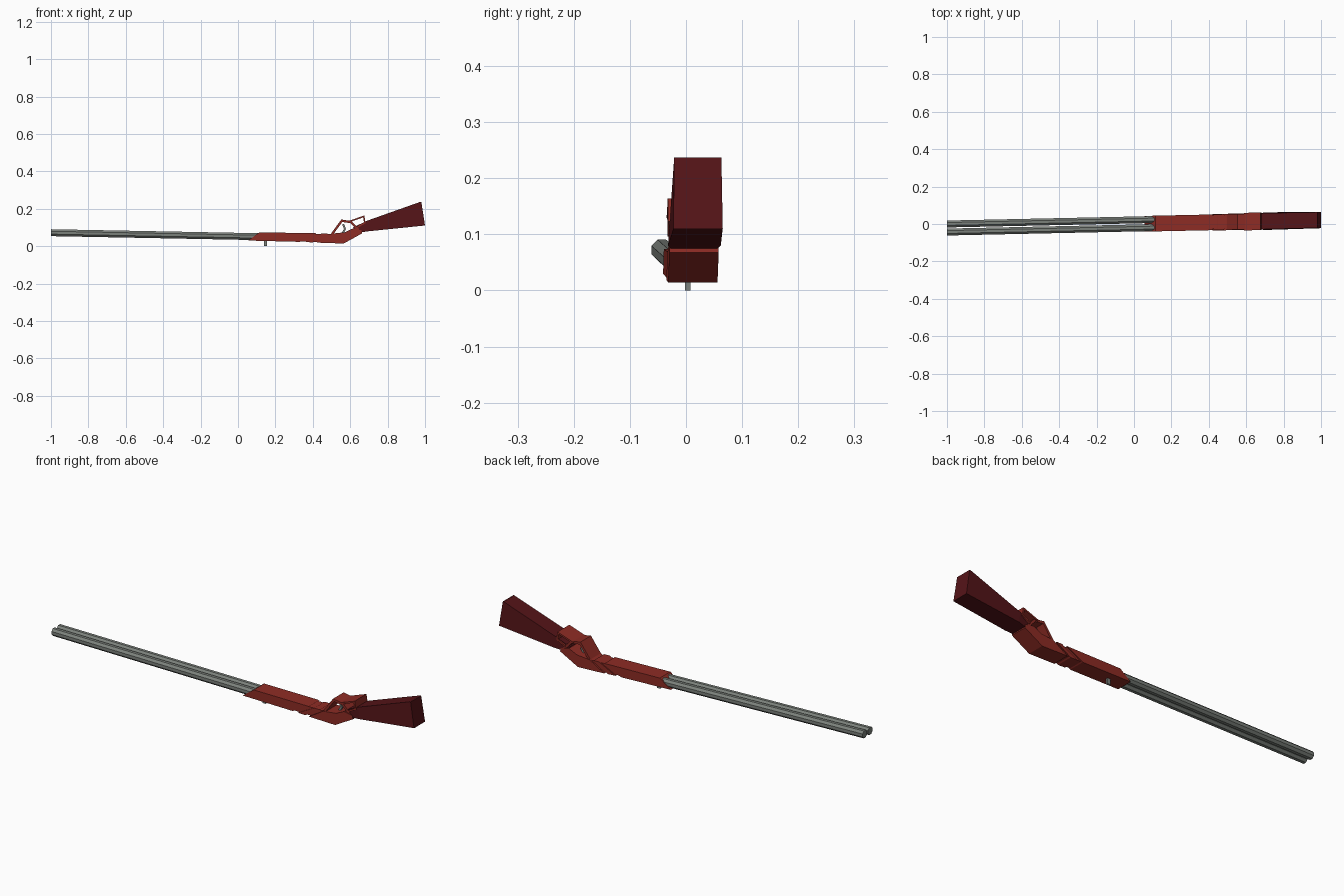
import bpy, bmesh, math
from mathutils import Vector

if "Cube" in bpy.data.objects:
    bpy.data.objects.remove(bpy.data.objects["Cube"])

YAW = 0.0215  # the whole gun lies slightly turned about z


def material(name, color):
    m = bpy.data.materials.new(name)
    m.diffuse_color = (*color, 1)
    m.use_nodes = True
    m.node_tree.nodes["Principled BSDF"].inputs["Base Color"].default_value = m.diffuse_color
    return m


RED = material("red_wood", (0.27, 0.025, 0.018))
DARK = material("dark_wood", (0.09, 0.007, 0.009))
STEEL = material("steel", (0.2, 0.22, 0.2))


def finish(name, bm, mat):
    bmesh.ops.recalc_face_normals(bm, faces=bm.faces)
    for v in bm.verts:
        v.co.y += YAW * v.co.x
    me = bpy.data.meshes.new(name)
    bm.to_mesh(me)
    bm.free()
    me.materials.append(mat)
    ob = bpy.data.objects.new(name, me)
    bpy.context.collection.objects.link(ob)
    return ob


def loft(name, rings, mat, closed=False):
    """Skin equal-length rings of points; cap the ends unless closed."""
    bm = bmesh.new()
    vs = [[bm.verts.new(p) for p in r] for r in rings]
    n = len(rings[0])
    for i in range(len(vs) - (0 if closed else 1)):
        a, b = vs[i], vs[(i + 1) % len(vs)]
        for k in range(n):
            bm.faces.new((a[k], a[(k + 1) % n], b[(k + 1) % n], b[k]))
    if not closed:
        bm.faces.new(vs[0])
        bm.faces.new(vs[-1])
    return finish(name, bm, mat)


def slab(name, profile, half, mat):
    """Side profile (x, z) extruded across y."""
    return loft(name, [[(x, s * half, z) for x, z in profile] for s in (-1, 1)], mat)


def band(name, path, thick, half, mat):
    """Flat strap following an (x, z) path."""
    pts = [Vector(p) for p in path]
    rings = []
    for i, p in enumerate(pts):
        d0 = (p - pts[i - 1]).normalized() if i else (pts[1] - p).normalized()
        d1 = (pts[i + 1] - p).normalized() if i < len(pts) - 1 else d0
        t = (d0 + d1).normalized()
        off = Vector((-t.y, t.x)) * thick / 2 / max(0.6, t.dot(d0))
        a, b = p + off, p - off
        rings.append([(a.x, -half, a.y), (a.x, half, a.y),
                      (b.x, half, b.y), (b.x, -half, b.y)])
    return loft(name, rings, mat)


# twin octagonal barrels, rising slightly towards the muzzle
for name, y in (("barrel_front", -0.0215), ("barrel_back", 0.0215)):
    rings = []
    for x, zc in ((-1, 0.072), (0.2, 0.049)):
        ring = []
        for k in range(8):
            a = math.pi / 8 + k * math.pi / 4
            ring.append((x, y + 0.02 * math.cos(a), zc + 0.02 * math.sin(a)))
        rings.append(ring)
    loft(name, rings, STEEL)

# fore-end with slanted nose, and slanted joint at the rear
slab("fore_end", [(0.055, 0.03), (0.115, 0.074), (0.42, 0.069), (0.33, 0.023)], 0.042, RED)
# narrower core showing in the diagonal grooves
slab("receiver_core", [(0.3, 0.027), (0.3, 0.068), (0.52, 0.064), (0.52, 0.02)], 0.037, RED)
slab("receiver_band", [(0.36, 0.022), (0.45, 0.069), (0.48, 0.068), (0.40, 0.020)], 0.042, RED)
# receiver rear block rising into the wrist
slab("receiver", [(0.42, 0.019), (0.50, 0.067), (0.57, 0.074), (0.615, 0.095),
                  (0.66, 0.085), (0.663, 0.068), (0.565, 0.014)], 0.044, RED)

# trigger guard, rear lever loop and trigger
band("trigger_guard", [(0.503, 0.065), (0.555, 0.136), (0.605, 0.128), (0.645, 0.085)],
     0.012, 0.042, RED)
band("lever_loop", [(0.59, 0.13), (0.672, 0.159), (0.678, 0.125), (0.635, 0.1)],
     0.008, 0.047, RED)
band("trigger", [(0.56, 0.07), (0.572, 0.092), (0.562, 0.118)], 0.01, 0.006, STEEL)

# stock: flaring box from wrist to butt; (x low, z low, x high, z high, y low, y high)
sections = [(0.63, 0.07, 0.615, 0.1, 0.036, 0.036),
            (0.70, 0.08, 0.69, 0.136, 0.047, 0.043),
            (0.995, 0.11, 0.975, 0.237, 0.044, 0.042)]
rings = [[(xl, -wl, zl), (xl, wl, zl), (xh, wh, zh), (xh, -wh, zh)]
         for xl, zl, xh, zh, wl, wh in sections]
loft("stock", rings, DARK)

# butt plate
butt = [[(x + dx, y, z) for x, y, z in rings[-1]] for dx in (-0.002, 0.005)]
loft("butt_plate", butt, DARK)

# sight pin beneath the fore-end
slab("sight_pin", [(0.138, 0.0), (0.138, 0.035), (0.156, 0.035), (0.156, 0.0)], 0.005, STEEL)
